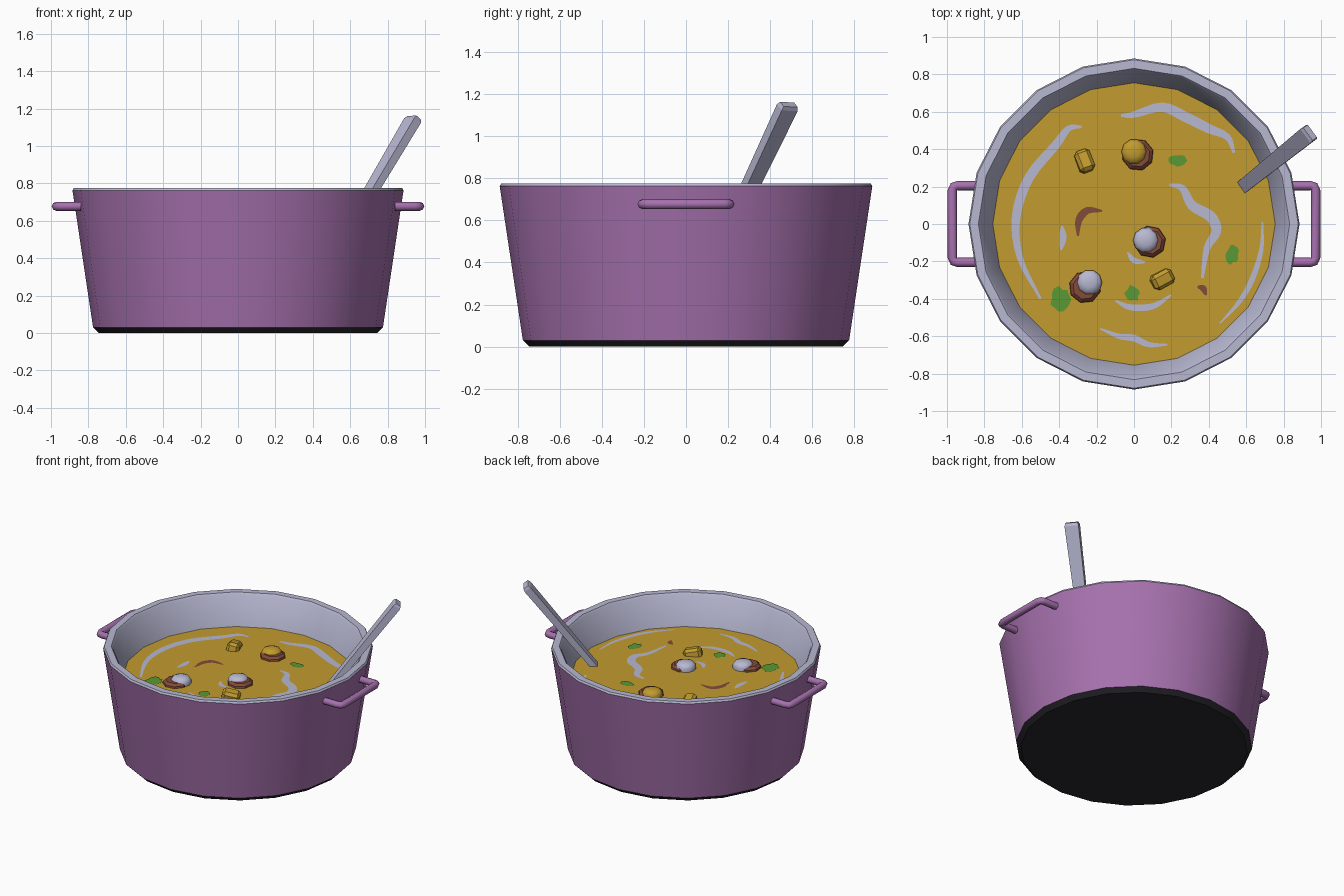
import bpy, bmesh, math, random
from mathutils import Vector, Matrix

if "Cube" in bpy.data.objects:
    bpy.data.objects.remove(bpy.data.objects["Cube"])

random.seed(4)
SOUP_Z = 0.56
SIDES = 20


def material(name, rgb):
    m = bpy.data.materials.new(name)
    m.diffuse_color = (*rgb, 1)
    m.use_nodes = True
    m.node_tree.nodes["Principled BSDF"].inputs["Base Color"].default_value = m.diffuse_color
    return m


PURPLE = material("purple enamel", (0.38, 0.165, 0.42))
GREY = material("pale grey", (0.48, 0.48, 0.65))
BLACK = material("black base", (0.02, 0.018, 0.024))
MUSTARD = material("mustard soup", (0.54, 0.33, 0.028))
BROWN = material("brown", (0.23, 0.07, 0.04))
GREEN = material("herb green", (0.1, 0.32, 0.035))


def finish(name, bm, mats, smooth=None):
    me = bpy.data.meshes.new(name)
    bm.normal_update()
    bm.to_mesh(me)
    bm.free()
    for m in mats:
        me.materials.append(m)
    if smooth:
        me.shade_smooth()
        me.set_sharp_from_angle(angle=math.radians(smooth))
    ob = bpy.data.objects.new(name, me)
    bpy.context.collection.objects.link(ob)
    return ob


def lathe(bm, profile, sides, cap_start=False, cap_end=False, mats=None):
    """Profile of (radius, z) running upwards on the outside."""
    rings = [[bm.verts.new((r * math.cos(math.tau * k / sides), r * math.sin(math.tau * k / sides), z))
              for k in range(sides)] for r, z in profile]
    for i in range(len(rings) - 1):
        for k in range(sides):
            n = (k + 1) % sides
            f = bm.faces.new((rings[i][k], rings[i][n], rings[i + 1][n], rings[i + 1][k]))
            f.material_index = mats[i] if mats else 0
    if cap_start:
        bm.faces.new(rings[0][::-1]).material_index = mats[0] if mats else 0
    if cap_end:
        bm.faces.new(rings[-1]).material_index = mats[-1] if mats else 0


# Pot: black foot, purple wall, grey rim and lining
bm = bmesh.new()
lathe(bm, [(0.745, 0.0), (0.775, 0.03), (0.885, 0.762), (0.878, 0.775), (0.832, 0.775),
           (0.82, 0.76), (0.755, SOUP_Z)], SIDES, cap_start=True, mats=[2, 0, 1, 1, 1, 1])
finish("pot", bm, [PURPLE, GREY, BLACK], 30)

# Soup surface
bm = bmesh.new()
bmesh.ops.create_circle(bm, cap_ends=True, segments=SIDES, radius=0.755,
                        matrix=Matrix.Translation((0, 0, SOUP_Z)))
finish("soup", bm, [MUSTARD])


# Side handles: square loops of round bar
def handle(name, side):
    half = [(0.84, 0.205), (0.945, 0.205), (0.963, 0.2), (0.971, 0.182)]
    pts = half + [(x, -y) for x, y in reversed(half)]
    bm = bmesh.new()
    rings = []
    for i, (x, y) in enumerate(pts):
        a = Vector(pts[max(i - 1, 0)])
        b = Vector(pts[min(i + 1, len(pts) - 1)])
        d = (b - a).normalized()
        rings.append([bm.verts.new((side * (x - d.y * 0.025 * math.cos(t)),
                                    y + d.x * 0.025 * math.cos(t),
                                    0.677 + 0.024 * math.sin(t)))
                      for t in (math.tau * k / 8 for k in range(8))])
    for r, s in zip(rings, rings[1:]):
        for k in range(8):
            bm.faces.new((r[k], r[(k + 1) % 8], s[(k + 1) % 8], s[k]))
    bm.faces.new(rings[0])
    bm.faces.new(rings[-1])
    bmesh.ops.recalc_face_normals(bm, faces=bm.faces)
    finish(name, bm, [PURPLE], 50)


handle("right_handle", 1)
handle("left_handle", -1)

# Spoon handle leaning on the rim, slightly wider at the top
top, low = Vector((0.94, 0.487, 1.147)), Vector((0.575, 0.195, 0.53))
axis = (top - low).normalized()
across = Vector((0.57, -0.82, 0))
across = (across - axis * across.dot(axis)).normalized()
thick = axis.cross(across)
bm = bmesh.new()
rings = []
for p, w, t in ((low, 0.035, 0.02), (top - axis * 0.015, 0.047, 0.025), (top + axis * 0.004, 0.041, 0.018)):
    rings.append([bm.verts.new(p + across * w * a + thick * t * b)
                  for a, b in ((-1, -1), (1, -1), (1, 1), (-1, 1))])
for r, s in zip(rings, rings[1:]):
    for k in range(4):
        bm.faces.new((r[k], r[(k + 1) % 4], s[(k + 1) % 4], s[k]))
bm.faces.new(rings[0])
bm.faces.new(rings[-1])
bmesh.ops.recalc_face_normals(bm, faces=bm.faces)
finish("spoon", bm, [GREY])


# Tapered ribbons floating on the soup
def ribbon(bm, pts, width, steps=4):
    p = [Vector(q) for q in pts]
    p = [2 * p[0] - p[1]] + p + [2 * p[-1] - p[-2]]
    path = []
    for i in range(1, len(p) - 2):
        a, b, c, d = p[i - 1:i + 3]
        for k in range(steps):
            t = k / steps
            path.append(0.5 * (2 * b + (c - a) * t + (2 * a - 5 * b + 4 * c - d) * t * t
                               + (3 * b - a - 3 * c + d) * t ** 3))
    path.append(p[-2])
    n = len(path) - 1
    pairs = []
    for i, q in enumerate(path):
        d = (path[min(i + 1, n)] - path[max(i - 1, 0)]).normalized()
        w = width / 2 * (0.25 + 0.75 * math.sin(math.pi * i / n))
        pairs.append([bm.verts.new((q.x - d.y * w * s, q.y + d.x * w * s, SOUP_Z + 0.004)) for s in (1, -1)])
    for (l, r), (l2, r2) in zip(pairs, pairs[1:]):
        bm.faces.new((l, r, r2, l2))


bm = bmesh.new()
for width, pts in (
    (0.052, [(-0.28, 0.52), (-0.35, 0.51), (-0.42, 0.42), (-0.56, 0.25), (-0.63, 0.04), (-0.61, -0.18), (-0.5, -0.4)]),
    (0.055, [(-0.07, 0.58), (0.0, 0.585), (0.15, 0.625), (0.28, 0.57), (0.4, 0.51), (0.5, 0.465), (0.535, 0.38)]),
    (0.058, [(0.19, 0.21), (0.26, 0.19), (0.31, 0.1), (0.41, 0.04), (0.44, -0.04), (0.39, -0.13), (0.365, -0.29)]),
    (0.03, [(0.687, 0.01), (0.68, -0.14), (0.63, -0.3), (0.56, -0.42), (0.46, -0.53)]),
    (0.038, [(-0.385, -0.01), (-0.38, -0.07), (-0.39, -0.14)]),
    (0.03, [(-0.035, -0.15), (0.0, -0.195), (0.06, -0.205)]),
    (0.036, [(-0.1, -0.41), (-0.02, -0.445), (0.1, -0.44), (0.2, -0.38)]),
    (0.036, [(-0.18, -0.56), (-0.08, -0.6), (0, -0.61), (0.08, -0.645), (0.18, -0.645)]),
):
    ribbon(bm, pts, width)
finish("cream_swirls", bm, [GREY])

bm = bmesh.new()
ribbon(bm, [(-0.17, 0.07), (-0.25, 0.072), (-0.295, 0.02), (-0.3, -0.065)], 0.042)
ribbon(bm, [(0.34, -0.335), (0.37, -0.345), (0.385, -0.38)], 0.035)
finish("onion_slivers", bm, [BROWN])

# Ragged herb leaves
bm = bmesh.new()
for x, y, rx, ry in ((0.24, 0.34, 0.055, 0.038), (0.525, -0.165, 0.038, 0.052),
                     (-0.39, -0.4, 0.06, 0.066), (-0.01, -0.37, 0.045, 0.045)):
    ring = []
    for k in range(14):
        s = random.uniform(0.7, 1.1)
        a = math.tau * k / 14
        ring.append(bm.verts.new((x + rx * s * math.cos(a), y + ry * s * math.sin(a), SOUP_Z + 0.006)))
    bm.faces.new(ring)
finish("herbs", bm, [GREEN])

# Meat chunks with rounded caps
for i, (x, y, dx, dy, cap, turn) in enumerate((
        (0.085, -0.095, -0.022, 0.008, GREY, 0.2),
        (-0.262, -0.338, 0.024, 0.026, GREY, 0.5),
        (0.02, 0.37, -0.02, 0.016, MUSTARD, 0.3))):
    bm = bmesh.new()
    lathe(bm, [(0.09, -0.02), (0.084, 0.012), (0.066, 0.028)], 8, cap_end=True)
    ob = finish(f"meat_chunk_{i + 1}", bm, [BROWN])
    ob.location = (x, y, SOUP_Z)
    ob.rotation_euler.z = turn
    bm = bmesh.new()
    lathe(bm, [(0.068, 0.0), (0.068, 0.025), (0.056, 0.042), (0.03, 0.052)], 10, cap_end=True)
    ob = finish(f"chunk_cap_{i + 1}", bm, [cap], 40)
    ob.location = (x + dx, y + dy, SOUP_Z)

# Potato pieces: bevelled blocks half sunk in the soup
for i, (x, y, turn) in enumerate(((-0.265, 0.335, 1.95), (0.15, -0.295, 0.5))):
    bm = bmesh.new()
    bmesh.ops.create_cube(bm, size=1, matrix=Matrix.Diagonal((0.12, 0.085, 0.085, 1)))
    bmesh.ops.bevel(bm, geom=bm.edges[:], offset=0.018, segments=1, affect='EDGES')
    ob = finish(f"potato_{i + 1}", bm, [MUSTARD])
    ob.location = (x, y, SOUP_Z)
    ob.rotation_euler = (0.15, 0.2, turn)
